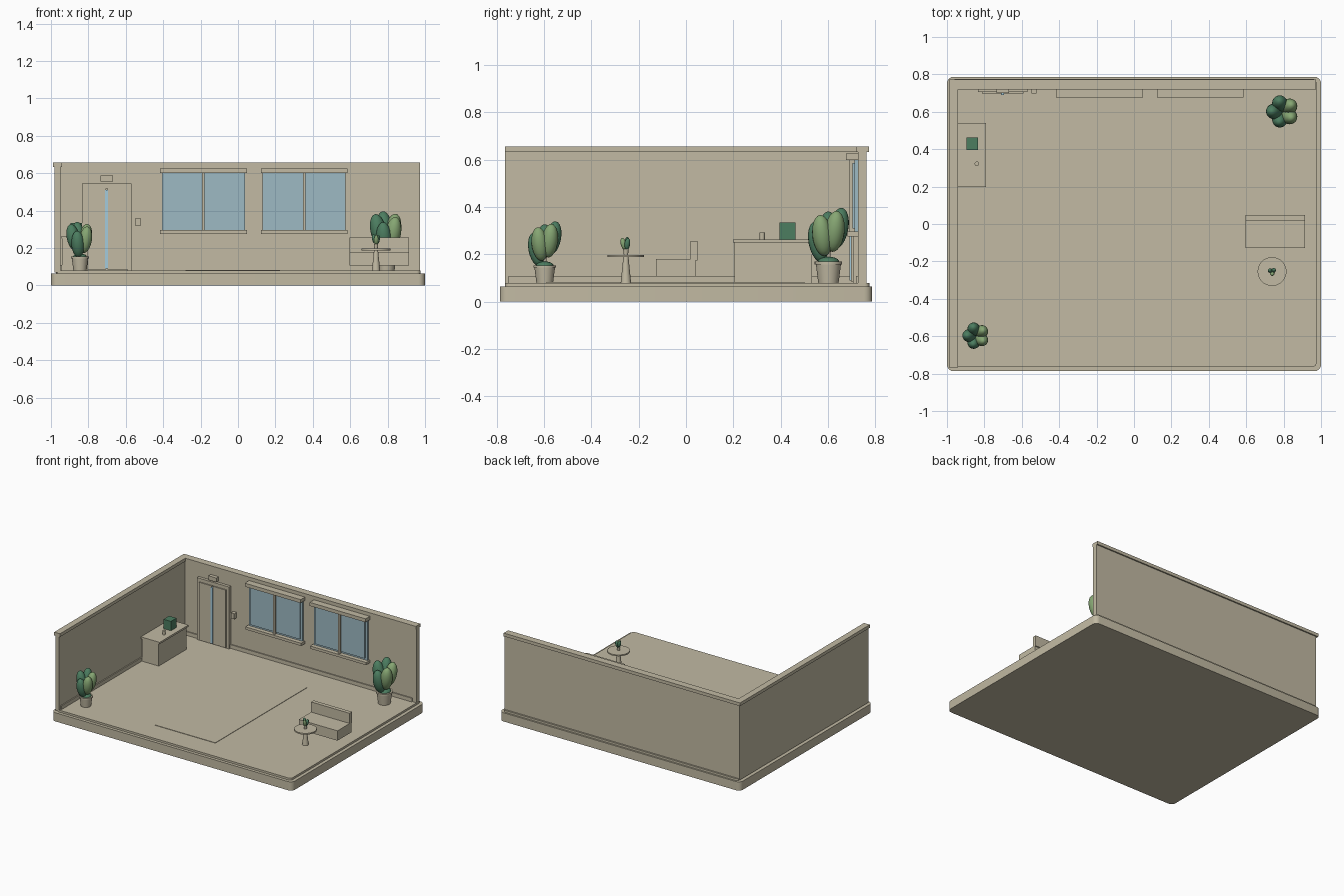
import bpy, bmesh, math
from mathutils import Matrix, Vector

if "Cube" in bpy.data.objects:
    bpy.data.objects.remove(bpy.data.objects["Cube"])


def material(name, rgb):
    m = bpy.data.materials.new(name)
    m.diffuse_color = (*rgb, 1)
    m.use_nodes = True
    m.node_tree.nodes["Principled BSDF"].inputs["Base Color"].default_value = m.diffuse_color
    return m


TAN = material("warm_beige", (0.539, 0.491, 0.366))
GLASS = material("window_blue", (0.337, 0.491, 0.546))
GLOW = material("light_strip_blue", (0.367, 0.597, 0.716))
DARK = material("dark_green", (0.072, 0.205, 0.117))
LIGHT = material("leaf_green", (0.238, 0.381, 0.171))


def finish(name, bm, mat, smooth=False):
    me = bpy.data.meshes.new(name)
    bmesh.ops.recalc_face_normals(bm, faces=bm.faces)
    bm.to_mesh(me)
    bm.free()
    ob = bpy.data.objects.new(name, me)
    bpy.context.collection.objects.link(ob)
    me.materials.append(mat)
    if smooth:
        bpy.ops.object.select_all(action='DESELECT')
        ob.select_set(True)
        bpy.context.view_layer.objects.active = ob
        bpy.ops.object.shade_smooth_by_angle(angle=math.radians(35))
    return ob


def box(name, x, y, z, mat=TAN, corner=0.0):
    """Box from (min, max) ranges, with optional rounded vertical corners."""
    bm = bmesh.new()
    bmesh.ops.create_cube(bm, size=1)
    for v in bm.verts:
        v.co = [r[0] if c < 0 else r[1] for c, r in zip(v.co, (x, y, z))]
    if corner:
        edges = [e for e in bm.edges
                 if abs(e.verts[0].co.z - e.verts[1].co.z) > 1e-5]
        bmesh.ops.bevel(bm, geom=edges, offset=corner, segments=5,
                        profile=0.5, affect='EDGES')
    return finish(name, bm, mat, corner > 0)


def lathe(name, center, profile, mat=TAN, sides=32):
    """Closed round part from (radius, z) points."""
    bm = bmesh.new()
    rings = []
    for r, z in profile:
        rings.append([bm.verts.new((center[0] + r * math.cos(a),
                                    center[1] + r * math.sin(a), z))
                      for a in (math.tau * i / sides for i in range(sides))])
    for lo, hi in zip(rings, rings[1:]):
        for i in range(sides):
            j = (i + 1) % sides
            bm.faces.new((lo[i], lo[j], hi[j], hi[i]))
    bm.faces.new(rings[0])
    bm.faces.new(rings[-1])
    return finish(name, bm, mat, True)


def leaf(name, pos, size, mat, angle=0.0, tilt=0.0):
    """Egg-shaped leaf clump leaning outwards along angle."""
    bm = bmesh.new()
    bmesh.ops.create_uvsphere(bm, u_segments=20, v_segments=12, radius=1)
    mtx = (Matrix.Translation(Vector(pos)) @ Matrix.Rotation(angle, 4, 'Z')
           @ Matrix.Rotation(tilt, 4, 'Y') @ Matrix.Diagonal((*size, 1)))
    bmesh.ops.transform(bm, matrix=mtx, verts=bm.verts)
    return finish(name, bm, mat, True)


# Base and floor
box("base_slab", (-1, 1), (-0.787, 0.787), (0, 0.065), corner=0.035)
box("floor", (-0.972, 0.975), (-0.764, 0.775), (0.065, 0.08), corner=0.02)
box("floor_panel", (-0.28, 0.225), (-0.59, 0.5), (0.08, 0.083))

# Walls, caps and skirting
box("back_wall", (-0.98, 0.973), (0.727, 0.763), (0.07, 0.634))
box("left_wall", (-0.98, -0.95), (-0.764, 0.763), (0.07, 0.634))
box("back_wall_cap", (-0.99, 0.973), (0.72, 0.773), (0.632, 0.656))
box("left_wall_cap", (-0.99, -0.942), (-0.766, 0.773), (0.632, 0.656))
for i, (a, b) in enumerate([(-0.95, -0.837), (-0.57, 0.94)]):
    box(f"back_skirting_{i}", (a, b), (0.719, 0.728), (0.08, 0.108))
box("left_skirting", (-0.951, -0.942), (-0.75, 0.727), (0.08, 0.108))

# Windows
for i, cx in enumerate((-0.185, 0.354)):
    n = f"window_{i}_"
    box(n + "outer_glass", (cx - 0.222, cx + 0.222), (0.712, 0.728), (0.297, 0.6), GLASS)
    box(n + "inner_glass", (cx - 0.205, cx + 0.205), (0.704, 0.712), (0.31, 0.586), GLASS)
    box(n + "mullion", (cx - 0.007, cx + 0.007), (0.692, 0.713), (0.297, 0.6))
    box(n + "sill", (cx - 0.232, cx + 0.232), (0.682, 0.728), (0.276, 0.296))
    box(n + "head", (cx - 0.232, cx + 0.232), (0.676, 0.728), (0.6, 0.626))

# Sliding door with light strip, sign and switch
DX = -0.702
for s, side in ((-1, "left"), (1, "right")):
    box(f"door_frame_{side}", sorted((DX + s * 0.112, DX + s * 0.133)),
        (0.705, 0.728), (0.08, 0.545))
    box(f"door_leaf_{side}", sorted((DX + s * 0.005, DX + s * 0.112)),
        (0.697, 0.727), (0.085, 0.519))
box("door_frame_top", (DX - 0.112, DX + 0.112), (0.705, 0.728), (0.519, 0.545))
box("door_light_strip", (DX - 0.008, DX + 0.008), (0.69, 0.71), (0.09, 0.51), GLOW)
box("door_sign", (DX - 0.033, DX + 0.033), (0.7, 0.728), (0.556, 0.587))
box("wall_switch", (-0.547, -0.52), (0.698, 0.728), (0.318, 0.36))

# Desk with a planter cube and a cup
box("desk_body", (-0.94, -0.802), (0.205, 0.533), (0.08, 0.25))
box("desk_top", (-0.945, -0.79), (0.198, 0.54), (0.25, 0.264))
box("desk_cube", (-0.895, -0.834), (0.395, 0.462), (0.264, 0.334), DARK)
lathe("desk_cup", (-0.84, 0.322), [(0.011, 0.264), (0.012, 0.293)], sides=20)

# Bench
box("bench_seat", (0.595, 0.915), (-0.127, 0.04), (0.106, 0.18))
box("bench_back", (0.595, 0.915), (0.018, 0.048), (0.175, 0.256))

# Round side table with a tiny plant
T = (0.738, -0.254)
lathe("table_leg", T, [(0.022, 0.08), (0.011, 0.188)], sides=24)
lathe("table_top", T, [(0.077, 0.188), (0.077, 0.198)], sides=40)
lathe("tiny_pot", T, [(0.009, 0.198), (0.012, 0.222)], sides=16)
for i in range(3):
    a = math.radians(36 + 120 * i)
    leaf(f"tiny_leaf_{i}", (T[0] + 0.01 * math.cos(a), T[1] + 0.01 * math.sin(a),
         0.244 + 0.004 * (i % 2)), (0.012, 0.012, 0.026),
         LIGHT if i == 2 else DARK, a, 0.25)


# Potted plants: five leaf clumps around a stem
def plant(name, c, s):
    z0 = 0.08
    top = z0 + 0.09 * s
    lathe(name + "_pot", c, [(0.043 * s, z0), (0.053 * s, top - 0.012 * s),
                             (0.058 * s, top - 0.012 * s), (0.058 * s, top)])
    lathe(name + "_stem", c, [(0.009 * s, top), (0.007 * s, z0 + 0.2 * s)], sides=12)
    leaf(name + "_low_leaves", (c[0], c[1], top), (0.045 * s, 0.045 * s, 0.02 * s), DARK)
    for i, h in enumerate((0.217, 0.23, 0.215, 0.172, 0.2)):
        a = math.radians(36 + 72 * i)
        r = 0.044 * s
        leaf(f"{name}_leaf_{i}",
             (c[0] + r * math.cos(a), c[1] + r * math.sin(a), z0 + h * s),
             (0.042 * s, 0.042 * s, 0.088 * s),
             LIGHT if i in (0, 4) else DARK, a, 0.2)


plant("back_plant", (0.794, 0.602), 1.0)
plant("front_plant", (-0.845, -0.597), 0.82)
